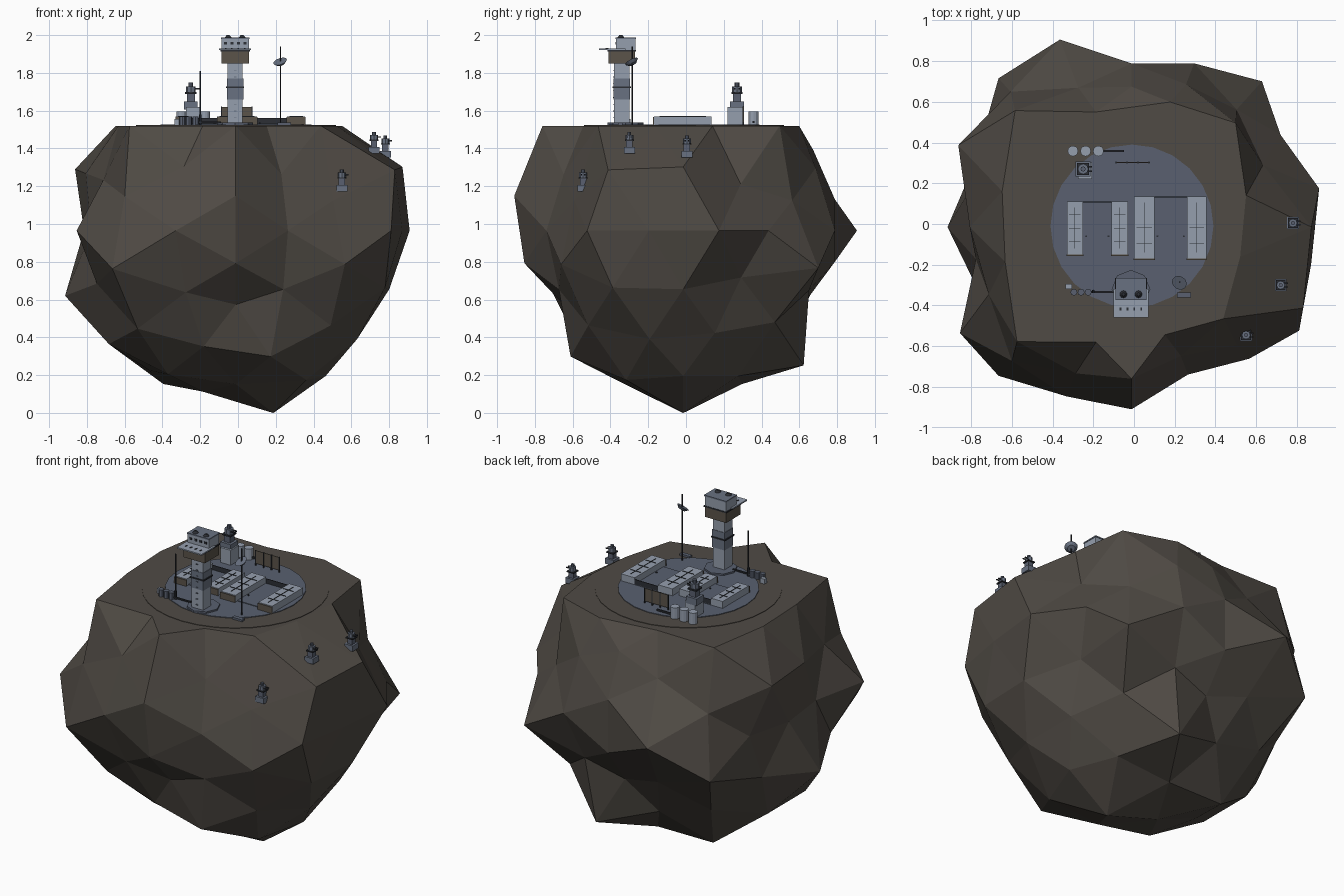
import bpy, bmesh, math
from mathutils import Vector

if "Cube" in bpy.data.objects:
    bpy.data.objects.remove(bpy.data.objects["Cube"])


def material(name, rgb):
    m = bpy.data.materials.new(name)
    m.diffuse_color = (*rgb, 1)
    m.use_nodes = True
    m.node_tree.nodes["Principled BSDF"].inputs["Base Color"].default_value = m.diffuse_color
    return m


ROCK = material("brown rock", (0.080, 0.070, 0.059))
PAD = material("blue grey deck", (0.100, 0.118, 0.160))
LIGHT = material("pale metal", (0.30, 0.345, 0.42))
MID = material("mid metal", (0.14, 0.166, 0.22))
DARK = material("dark metal", (0.025, 0.028, 0.035))
TRIM = material("brown trim", (0.105, 0.088, 0.068))


def finish(name, bm, mat):
    bmesh.ops.recalc_face_normals(bm, faces=bm.faces)
    me = bpy.data.meshes.new(name)
    bm.to_mesh(me)
    bm.free()
    me.materials.append(mat)
    ob = bpy.data.objects.new(name, me)
    bpy.context.collection.objects.link(ob)
    return ob


def box(name, x0, x1, y0, y1, z0, z1, mat):
    bm = bmesh.new()
    bmesh.ops.create_cube(bm, size=1)
    for v in bm.verts:
        v.co = ((x0 + x1) / 2 + v.co.x * (x1 - x0),
                (y0 + y1) / 2 + v.co.y * (y1 - y0),
                (z0 + z1) / 2 + v.co.z * (z1 - z0))
    return finish(name, bm, mat)


def cyl(name, x, y, z0, z1, r, mat, n=10, r2=None, axis=(0, 0, 1)):
    bm = bmesh.new()
    bmesh.ops.create_cone(bm, cap_ends=True, segments=n, radius1=r,
                          radius2=r if r2 is None else r2, depth=z1 - z0)
    turn = Vector((0, 0, 1)).rotation_difference(Vector(axis)).to_matrix()
    bmesh.ops.rotate(bm, verts=bm.verts, cent=(0, 0, 0), matrix=turn)
    bmesh.ops.translate(bm, verts=bm.verts, vec=(x, y, (z0 + z1) / 2))
    return finish(name, bm, mat)


# Asteroid: a geodesic sphere with a radius for each symmetric family of points
FAMILIES = [
    ((.5257, 0, .8507), 3, [.9, .905, .9, .87, .81, .746, .875, .745,
                            .86, .967, .86, .99]),
    ((.2018, 0, .9794), 3, [.9, .986, .9, .87, .82, .82, .913, .858,
                            .94, .9, .82, .78]),
    ((0, .3568, .9342), 3, [.9, .87, .9, .87, .86, .775, .985, .89,
                            .945, .87, .85, .967]),
    ((.5774, .5774, .5774), 1, [.885, .84, .78, .87, .99, .87, .974, .9]),
    ((.4036, .3265, .8548), 3, [.9, .9, .9, .925, .9, .95, .9, .89,
                                .82, .78, .74, .77, .80, .80, .84, .81,
                                .755, .76, .985, .925, .995, .88, .82, .86]),
    ((.2018, .6530, .7301), 3, [.94, .977, .81, .913, .865, .81, .865, .84,
                                .79, .98, .79, .885, .91, 1.0, .9, 1.0,
                                .77, .83, .73, .88, .87, .92, .85, .92]),
]
CENTRE = Vector((-.012, -.015, .965))
TOP = 1.52


def asteroid():
    bm = bmesh.new()
    radius = {}
    for base, shifts, radii in FAMILIES:
        it = iter(radii)
        for k in range(shifts):
            d = [base[(k + i) % 3] for i in range(3)]
            s = [(1, -1) if c else (1,) for c in d]
            for sx in s[0]:
                for sy in s[1]:
                    for sz in s[2]:
                        v = bm.verts.new(Vector((d[0] * sx, d[1] * sy, d[2] * sz)).normalized())
                        radius[v] = next(it)
    bmesh.ops.convex_hull(bm, input=bm.verts[:])
    for v in bm.verts:
        v.co = v.co * radius[v] + CENTRE
        if v.co.z > CENTRE.z + .44:      # levelled summit
            v.co.z = TOP
    finish("asteroid", bm, ROCK)


asteroid()

# Levelled ground and round deck
cyl("ground_apron", -.01, -.01, TOP - .01, TOP + .003, .53, ROCK, 32)
cyl("deck", -.01, -.01, TOP - .01, TOP + .007, .40, PAD, 24)
Z = TOP + .005


# Hangars: two long sheds either side of an open bay
def shed(x0, x1, y0, y1, h):
    box("hangar_shed", x0, x1, y0, y1, Z, Z + h, LIGHT)
    box("hangar_front", x0 - .002, x1 + .002, y0 - .006, y0, Z, Z + h - .004, TRIM)
    xm, t = (x0 + x1) / 2, Z + h
    box("roof_ridge", xm - .001, xm + .001, y0 + .03, y1 - .03, t, t + .003, DARK)
    for i in range(1, 4):
        y = y0 + (y1 - y0) * i / 4
        box("roof_rib", x0 + .012, x1 - .012, y - .001, y + .001, t, t + .003, DARK)


for a, b, c, d, y0, y1 in ((-.33, -.25, -.11, -.03, -.15, .11),
                           (.0, .10, .26, .355, -.17, .135)):
    shed(a, b, y0, y1, .045)
    shed(c, d, y0, y1, .045)
    box("bay_floor", b, c, y0 + .02, y1, Z, Z + .006, PAD)
    box("bay_back", b, c, y1 - .004, y1, Z, Z + .035, DARK)
    for x in (b + .015, c - .015):
        cyl("bay_lamp", x, -.06, Z, Z + .012, .005, DARK, 8)

# Control tower
TX, TY = -.015, -.34
cyl("tower_foot", TX, TY + .02, Z, Z + .012, .095, PAD, 8)
box("tower_shaft", TX - .04, TX + .04, TY - .04, TY + .04, Z, 1.86, LIGHT)
box("tower_band", TX - .043, TX + .043, TY - .043, TY + .043, 1.66, 1.77, MID)
box("tower_ledge", TX - .048, TX + .048, TY - .048, TY + .048, 1.72, 1.728, DARK)
box("cab_lower", TX - .073, TX + .073, TY - .07, TY + .07, 1.85, 1.92, TRIM)
box("cab_rim", TX - .078, TX + .078, TY - .075, TY + .075, 1.913, 1.921, DARK)
box("balcony", TX - .085, TX + .085, TY - .12, TY + .02, 1.92, 1.928, LIGHT)
box("cab_upper", TX - .073, TX + .073, TY - .03, TY + .072, 1.92, 1.985, LIGHT)
box("cab_roof", TX - .076, TX + .076, TY - .033, TY + .075, 1.98, 1.988, MID)
for i in range(4):
    x = TX - .051 + i * .034
    box("cab_window", x - .008, x + .008, TY - .034, TY - .03, 1.95, 1.963, DARK)
    box("balcony_hatch", x - .004, x + .004, TY - .085, TY - .07, 1.928, 1.931, DARK)
for s in (-1, 1):
    cyl("roof_dome", TX + s * .037, TY - .005, 1.988, 2.0, .018, DARK, 10, .008)
for i in range(8):
    z = 1.56 + i * .036
    box("ladder_rung", TX - .006, TX + .006, TY - .047, TY - .04, z, z + .004, MID)

# Dish mast and plain mast
cyl("dish_mast", .225, -.285, Z, 1.94, .004, DARK, 6)
cyl("dish", .225, -.285, 1.846, 1.862, .022, MID, 12, .038, (-.3, -.45, .84))
box("mast_plinth", .21, .28, -.36, -.335, Z, Z + .012, PAD)
cyl("radio_mast", -.20, -.33, Z, 1.81, .004, DARK, 6)
cyl("radio_mast_base", -.20, -.33, Z, 1.58, .008, DARK, 6)

# Tanks, pipes and lattice panel
for i in range(3):
    cyl("large_tank", -.30 + i * .0625, .358, Z, 1.595, .026, LIGHT, 12)
    cyl("small_tank", -.295 + i * .035, -.335, Z, 1.568, .017, PAD, 8)
box("tank_plinth", -.335, -.305, -.32, -.295, Z, 1.555, LIGHT)
box("front_pipe", -.22, -.09, -.338, -.328, 1.535, 1.543, DARK)
box("rear_pipe", -.15, -.05, .353, .363, 1.535, 1.545, DARK)
box("rear_panel", -.09, .078, .300, .304, 1.54, 1.62, TRIM)
for i in range(4):
    x = -.088 + i * .054
    box("panel_post", x - .003, x + .003, .298, .306, Z, 1.622, DARK)


# Gun turrets
def turret(x, y, z, s=1.0):
    def part(name, r, a, b, mat):
        box(name, x - r * s, x + r * s, y - r * s, y + r * s, z + a * s, z + b * s, mat)
    part("turret_base", .029, -.012, .022, MID)
    part("turret_neck", .017, .022, .055, PAD)
    part("turret_collar", .024, .055, .062, DARK)
    cyl("turret_head", x, y, z + .062 * s, z + .087 * s, .021 * s, MID, 8)
    cyl("turret_cap", x, y, z + .087 * s, z + .103 * s, .01 * s, PAD, 8)
    for k in (-.009, .009):
        box("turret_barrel", x, x + .036 * s, y + (k - .003) * s, y + (k + .003) * s,
            z + .073 * s, z + .079 * s, DARK)


turret(.78, .005, 1.365)
turret(.72, -.30, 1.385)
turret(.55, -.545, 1.185)
box("bunker", -.275, -.205, .22, .305, Z, 1.62, LIGHT)
turret(-.25, .27, 1.62, 1.25)
